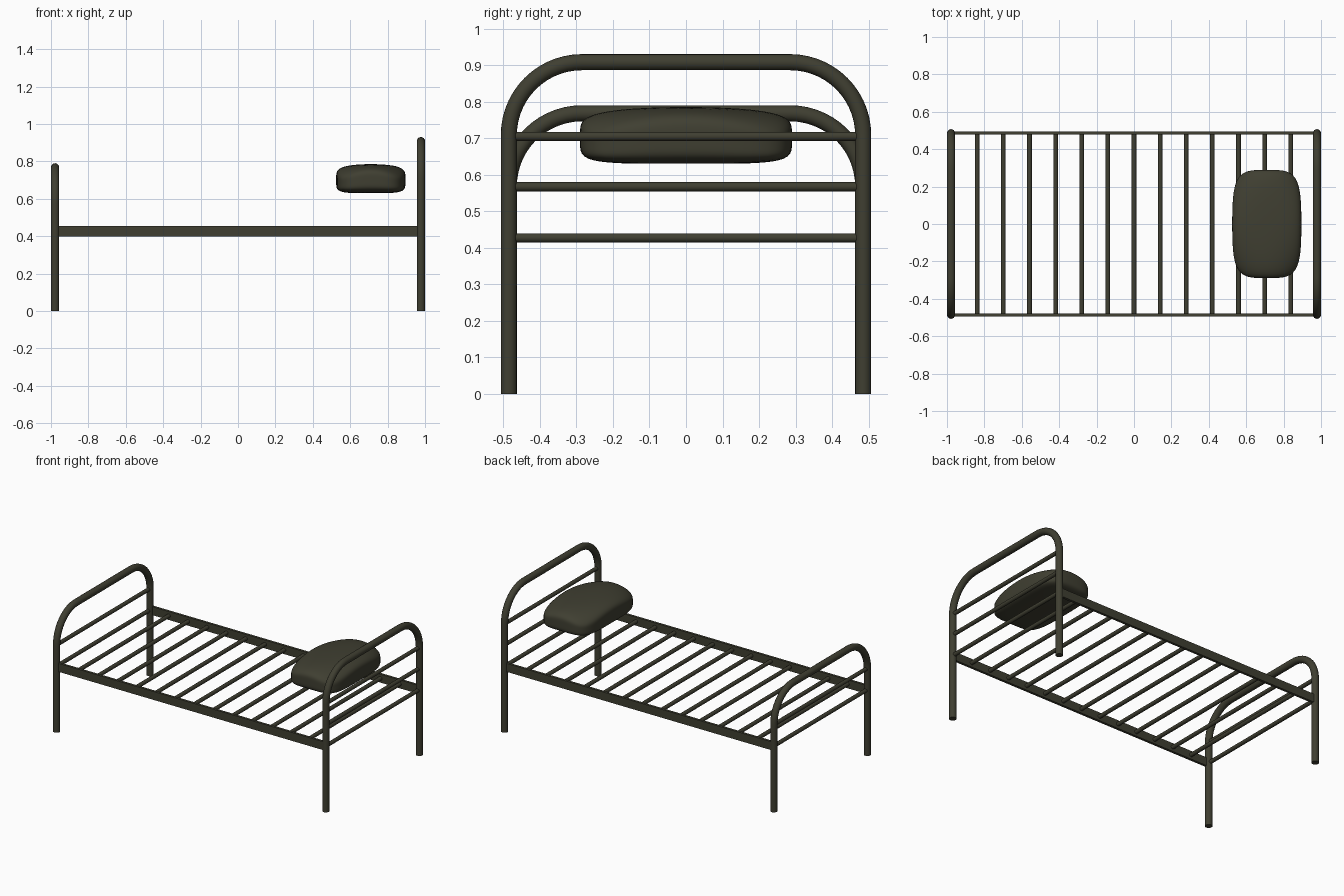
import bpy, bmesh, math
from mathutils import Vector

if "Cube" in bpy.data.objects:
    bpy.data.objects.remove(bpy.data.objects["Cube"])

paint = bpy.data.materials.new("dark olive")
paint.diffuse_color = (0.050, 0.049, 0.031, 1)
paint.use_nodes = True
paint.node_tree.nodes["Principled BSDF"].inputs["Base Color"].default_value = paint.diffuse_color

END_X, POST_Y, POST_R = 0.978, 0.485, 0.022
BAR_R, BED_Z = 0.0125, 0.427


def smooth(ob, angle=40):
    bpy.ops.object.select_all(action='DESELECT')
    ob.select_set(True)
    bpy.context.view_layer.objects.active = ob
    bpy.ops.object.shade_smooth_by_angle(angle=math.radians(angle))


def tube(name, points, radius):
    """Round tube swept along a path, turned into a mesh."""
    cu = bpy.data.curves.new(name, 'CURVE')
    cu.dimensions = '3D'
    cu.bevel_depth = radius
    cu.bevel_resolution = 6
    cu.use_fill_caps = True
    sp = cu.splines.new('POLY')
    sp.points.add(len(points) - 1)
    for p, co in zip(sp.points, points):
        p.co = (*co, 1)
    ob = bpy.data.objects.new(name, cu)
    bpy.context.collection.objects.link(ob)
    bpy.ops.object.select_all(action='DESELECT')
    ob.select_set(True)
    bpy.context.view_layer.objects.active = ob
    bpy.ops.object.convert(target='MESH')
    ob = bpy.context.view_layer.objects.active
    ob.data.materials.clear()
    ob.data.materials.append(paint)
    smooth(ob)
    return ob


def cross_bar(name, x, z):
    return tube(name, [(x, -POST_Y, z), (x, POST_Y, z)], BAR_R)


def end_frame(name, x, top, bar_heights):
    """Bent tube arch with two legs, plus its cross bars."""
    r, n = 0.2, 14
    zc, yc = top - POST_R - r, POST_Y - r
    half = [(yc + r * math.cos(a), zc + r * math.sin(a))
            for a in (math.pi / 2 * i / n for i in range(n + 1))]
    path = [(POST_Y, 0)] + half
    path += [(-y, z) for y, z in reversed(path)]
    tube(name + "_arch", [(x, y, z) for y, z in path], POST_R)
    for i, z in enumerate(bar_heights):
        cross_bar(f"{name}_bar_{i + 1}", x, z)


# Headboard and lower footboard
end_frame("headboard", END_X, 0.93, (BED_Z, 0.567, 0.705))
end_frame("footboard", -END_X, 0.79, (BED_Z, 0.567))

# Slats between the ends
for i in range(1, 14):
    cross_bar(f"slat_{i}", -END_X + 2 * END_X * i / 14, BED_Z)

# Flat side rails
for side, label in ((-1, "front"), (1, "back")):
    bpy.ops.mesh.primitive_cube_add(size=1, location=(0, side * 0.487, BED_Z))
    rail = bpy.context.object
    rail.name = label + "_rail"
    rail.scale = (2 * END_X, 0.016, 0.055)
    rail.data.materials.append(paint)

# Pillow: rounded block, flat below, domed above and thinner at the corners
bm = bmesh.new()
bmesh.ops.create_cube(bm, size=2)
bmesh.ops.subdivide_edges(bm, edges=bm.edges[:], cuts=15, use_grid_fill=True)
for v in bm.verts:
    c = v.co
    p = 5
    c = c / sum(abs(k) ** p for k in c) ** (1 / p)
    u, w = c.x, c.y
    t = (c.z + 1) / 2
    dome = 1 - 0.10 * u * u - 0.10 * w * w - 0.28 * (u * w) ** 2
    v.co = Vector((0.71 + 0.185 * u * (1 - 0.07 * w * w),
                   0.29 * w * (1 - 0.04 * u * u),
                   0.63 + 0.155 * t * dome))
me = bpy.data.meshes.new("pillow")
bm.to_mesh(me)
bm.free()
me.materials.append(paint)
pillow = bpy.data.objects.new("pillow", me)
bpy.context.collection.objects.link(pillow)
smooth(pillow, 60)
